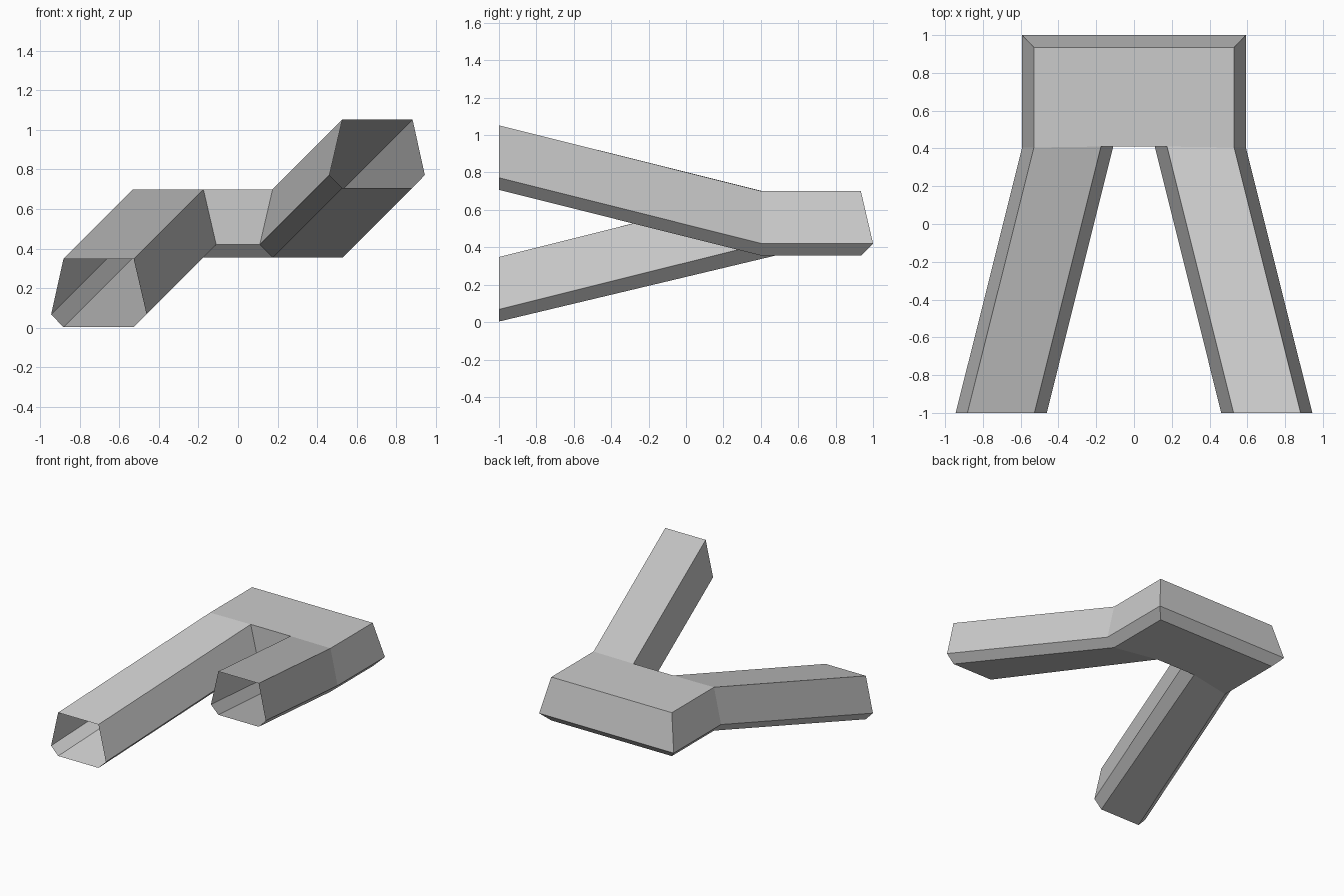
import bpy
import bmesh

cube = bpy.data.objects.get("Cube")
if cube:
    bpy.data.objects.remove(cube, do_unlink=True)

# One grey for the whole part
grey = bpy.data.materials.new("light grey")
grey.use_nodes = True
colour = (0.6, 0.6, 0.6, 1)
grey.diffuse_color = colour
grey.node_tree.nodes["Principled BSDF"].inputs["Base Color"].default_value = colour

# Hollow six-sided section of a leg at the joint, ordered around: (x, y, z)
SECTION = [(0.53, 0.405, 0.70), (0.592, 0.405, 0.42), (0.53, 0.405, 0.355),
           (0.175, 0.475, 0.355), (0.11, 0.41, 0.42), (0.175, 0.41, 0.70)]
SHIFT = 0.352   # sideways and vertical travel of each leg
BACK = [0.935, 1.0, 0.935]   # back rim depth at top, middle, bottom

bm = bmesh.new()


def leg(side):
    """Open-ended tube; the left one climbs and the right one descends."""
    joint = [bm.verts.new((side * x, y, z)) for x, y, z in SECTION]
    end = [bm.verts.new((side * (x + SHIFT), -1, z + side * SHIFT))
           for x, y, z in SECTION]
    for i in range(len(joint)):
        j = (i + 1) % len(joint)
        bm.faces.new((joint[i], joint[j], end[j], end[i]))
    return joint


def back_corner(side):
    return [bm.verts.new((side * p[0], y, p[2])) for p, y in zip(SECTION, BACK)]


left, right = leg(1), leg(-1)
left_back, right_back = back_corner(1), back_corner(-1)

# Body: outer sides, back and the wall between the legs
for i in range(2):
    for joint, back in ((left, left_back), (right, right_back)):
        bm.faces.new((joint[i], joint[i + 1], back[i + 1], back[i]))
    bm.faces.new((left_back[i], left_back[i + 1], right_back[i + 1], right_back[i]))
    bm.faces.new((left[3 + i], left[4 + i], right[4 + i], right[3 + i]))

# Body: top and underside
for outer, inner in ((0, 5), (2, 3)):
    bm.faces.new((right[outer], right[inner], left[inner], left[outer],
                  left_back[outer], right_back[outer]))

bmesh.ops.recalc_face_normals(bm, faces=bm.faces)
mesh = bpy.data.meshes.new("forked_duct")
bm.to_mesh(mesh)
bm.free()
mesh.materials.append(grey)
duct = bpy.data.objects.new("forked_duct", mesh)
bpy.context.collection.objects.link(duct)
